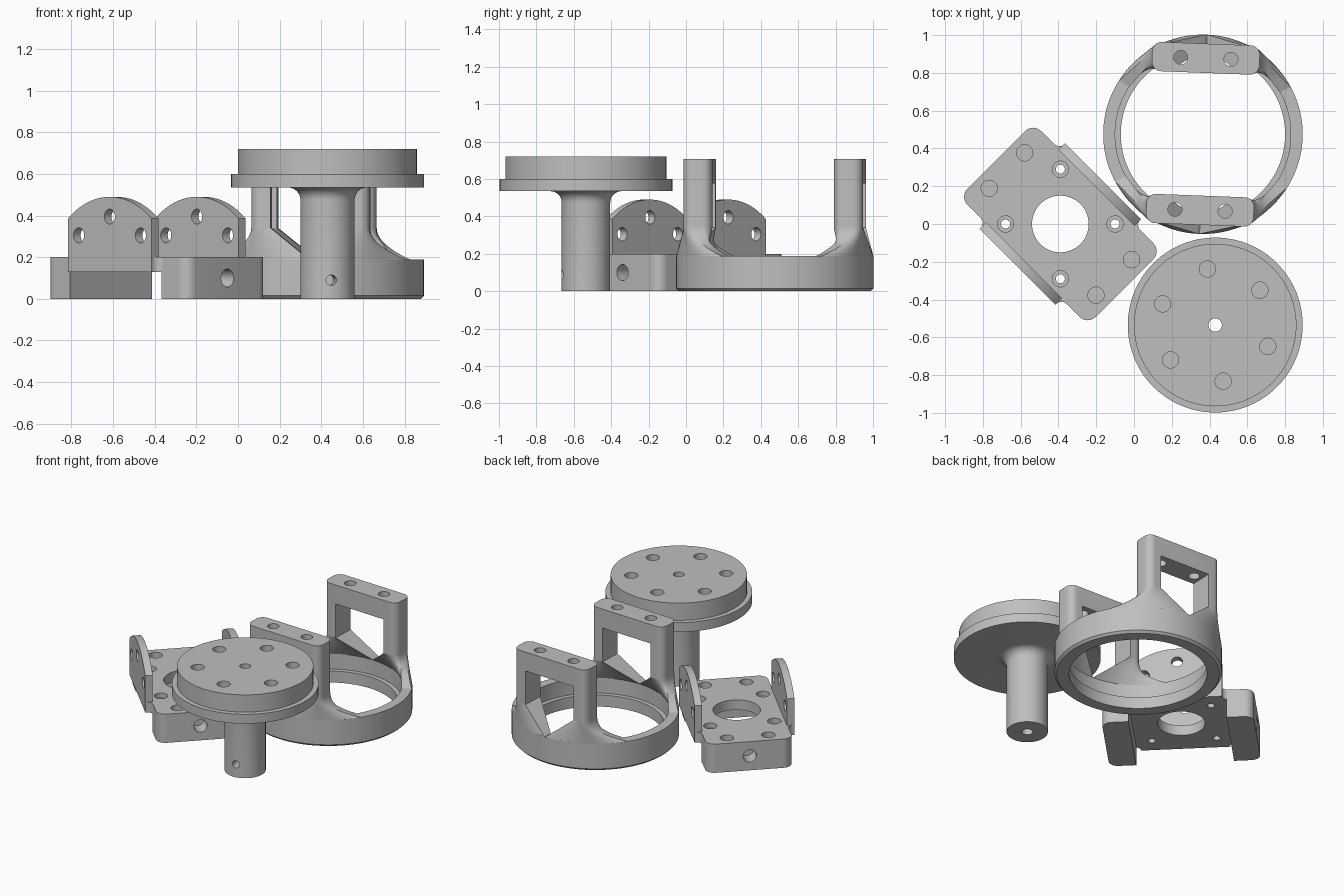
import bpy, bmesh, math
from mathutils import Matrix, Vector

if "Cube" in bpy.data.objects:
    bpy.data.objects.remove(bpy.data.objects["Cube"])

grey = bpy.data.materials.new("mid_grey")
grey.diffuse_color = (0.52, 0.52, 0.52, 1)
grey.use_nodes = True
grey.node_tree.nodes["Principled BSDF"].inputs["Base Color"].default_value = grey.diffuse_color


def make(name, bm):
    bmesh.ops.recalc_face_normals(bm, faces=bm.faces[:])
    me = bpy.data.meshes.new(name)
    bm.to_mesh(me)
    bm.free()
    me.materials.append(grey)
    ob = bpy.data.objects.new(name, me)
    bpy.context.collection.objects.link(ob)
    return ob


def prism(name, pts, z0, z1):
    bm = bmesh.new()
    f = bm.faces.new([bm.verts.new((x, y, z0)) for x, y in pts])
    top = bmesh.ops.extrude_face_region(bm, geom=[f])["geom"]
    bmesh.ops.translate(bm, vec=(0, 0, z1 - z0),
                        verts=[v for v in top if isinstance(v, bmesh.types.BMVert)])
    return make(name, bm)


def arc(cx, cy, r, a0, a1, n=8):
    return [(cx + r * math.cos(math.radians(a0 + (a1 - a0) * i / n)),
             cy + r * math.sin(math.radians(a0 + (a1 - a0) * i / n))) for i in range(n + 1)]


def lathe(name, profile, n=96):
    bm = bmesh.new()
    rings = [[bm.verts.new((r * math.cos(math.tau * i / n), r * math.sin(math.tau * i / n), z))
              for r, z in profile] for i in range(n)]
    m = len(profile)
    for i in range(n):
        a, b = rings[i], rings[(i + 1) % n]
        for j in range(m):
            k = (j + 1) % m
            bm.faces.new((a[j], b[j], b[k], a[k]))
    return make(name, bm)


def rod(p, q, r, n=32):
    p, q = Vector(p), Vector(q)
    bm = bmesh.new()
    rot = (q - p).to_track_quat('Z', 'Y').to_matrix().to_4x4()
    bmesh.ops.create_cone(bm, cap_ends=True, segments=n, radius1=r, radius2=r,
                          depth=(q - p).length,
                          matrix=Matrix.Translation((p + q) / 2) @ rot)
    return make("cutter", bm)


def box(x, y, z0, z1):
    return prism("cutter", [(-x, -y), (x, -y), (x, y), (-x, y)], z0, z1)


def cut(ob, cutters):
    bpy.context.view_layer.objects.active = ob
    for c in cutters:
        m = ob.modifiers.new("cut", 'BOOLEAN')
        m.operation, m.solver, m.object = 'DIFFERENCE', 'EXACT', c
        bpy.ops.object.modifier_apply(modifier=m.name)
        bpy.data.objects.remove(c)


def place(obs, x, y, deg):
    mat = Matrix.Translation((x, y, 0)) @ Matrix.Rotation(math.radians(deg), 4, 'Z')
    for ob in obs:
        ob.data.transform(mat)
        bpy.ops.object.select_all(action='DESELECT')
        ob.select_set(True)
        bpy.context.view_layer.objects.active = ob
        bpy.ops.object.shade_smooth_by_angle(angle=math.radians(30))


# Turntable disc on a filleted shaft
disc = lathe("disc_and_shaft", [(.035, 0), (.13, 0)] + arc(.19, .475, .06, 180, 90)
             + [(.463, .535), (.463, .60), (.43, .60), (.43, .72), (.035, .72)])
holes = []
for k in range(6):
    t = math.radians(90 + 60 * k)
    x, y = .3 * math.cos(t), .3 * math.sin(t)
    holes.append(rod((x, y, .62), (x, y, .8), .043))
cut(disc, holes + [rod((0, -.2, .09), (0, 0, .09), .025)])
place([disc], .43, -.535, 8)

# Bracket base: rounded plate with a channel underneath
q = arc(.323, .316, .04, 180, 270) + arc(.42, .216, .06, 90, 0)
half = q + [(x, -y) for x, y in reversed(q)]
base = prism("bracket_base", half + [(-x, y) for x, y in reversed(half)], 0, .2)
cutters = [box(.31, .6, -.1, .13), rod((0, 0, 0), (0, 0, .4), .15, 64)]
for sx in (-1, 1):
    cutters.append(rod((sx * .38, 0, .1), (sx * .6, 0, .1), .043))
    for sy in (-1, 1):
        cutters.append(rod((sx * .4, sy * .133, .08), (sx * .4, sy * .133, .3), .043))
        x, y = sx * .205, sy * .205
        cutters.append(rod((x, y, .165), (x, y, .3), .043))
        cutters.append(rod((x, y, 0), (x, y, .3), .024))
cut(base, cutters)

# Bracket ears with arched tops
ears = []
R = .437
ang = math.degrees(math.asin(.284 / R))
for name, y in (("rear_ear", .32), ("front_ear", -.272)):
    ear = prism(name, [(-.284, .13), (.284, .13)] + arc(0, .49 - R, R, 90 - ang, 90 + ang, 24), 0, .048)
    ear.data.transform(Matrix.Translation((0, y, 0)) @ Matrix.Rotation(math.pi / 2, 4, 'X'))
    cut(ear, [rod((x, y - .1, z), (x, y + .1, z), .036)
              for x, z in ((0, .395), (-.21, .305), (.21, .305))])
    ears.append(ear)
place([base] + ears, -.39, 0, -45)

# Ring with an inner lip and a small bottom chamfer
cage = [lathe("ring", [(.435, 0), (.513, 0), (.528, .015), (.528, .188),
                       (.465, .188), (.465, .08), (.435, .08)])]


def post_edge(t, s):
    # half outline of a post, s = 1 outer side, s = -1 inner side
    if t <= .5:
        x, y = .19 + .09 * t, .0775
    else:
        p = (t - .5) * math.pi
        x, y = .235 + .05 * math.sin(p), .0275 + .05 * math.cos(p)
    return x, .4025 + s * y


def foot(name, mx, my):
    # flared foot blending a post into the ring
    bm = bmesh.new()
    n, rows = 14, 10
    grid = []
    for j in range(rows + 1):
        u = j / rows
        loop = []
        for s, r in ((1, .528), (-1, .465)):
            ts = [i / n for i in range(n + 1)]
            for t in (ts if s == 1 else reversed(ts)):
                a = math.radians(90 - 60 * t)
                w = u ** (1 + t)
                px, py = post_edge(t, s)
                x = px + (r * math.cos(a) - px) * w
                y = py + (r * math.sin(a) - py) * w
                loop.append(bm.verts.new((mx * x, my * y, .34 - .154 * u)))
        grid.append(loop)
    m = len(grid[0])
    for a, b in zip(grid, grid[1:]):
        for i in range(m):
            k = (i + 1) % m
            bm.faces.new((a[i], a[k], b[k], b[i]))
    bm.faces.new(grid[0])
    # underside strip follows the ring
    for i in range(n):
        bm.faces.new((grid[-1][i], grid[-1][i + 1], grid[-1][m - 2 - i], grid[-1][m - 1 - i]))
    return make(name, bm)


# Two bridges, each with two posts, a drilled bar and flared feet
for side, my in (("rear", 1), ("front", -1)):
    y = .4025 * my
    pts = (arc(.235, y + .0275, .05, 90, 0) + arc(.235, y - .0275, .05, 0, -90)
           + arc(-.235, y - .0275, .05, -90, -180) + arc(-.235, y + .0275, .05, 180, 90))
    bridge = prism(side + "_bridge", pts, .34, .707)
    cut(bridge, [box(.19, .7, .2, .575)]
        + [rod((x, y, .5), (x, y, .8), .037) for x in (-.133, .133)])
    cage.append(bridge)
    for end, mx in (("right", 1), ("left", -1)):
        cage.append(foot(side + "_" + end + "_foot", mx, my))
place(cage, .365, .475, -2.2)
